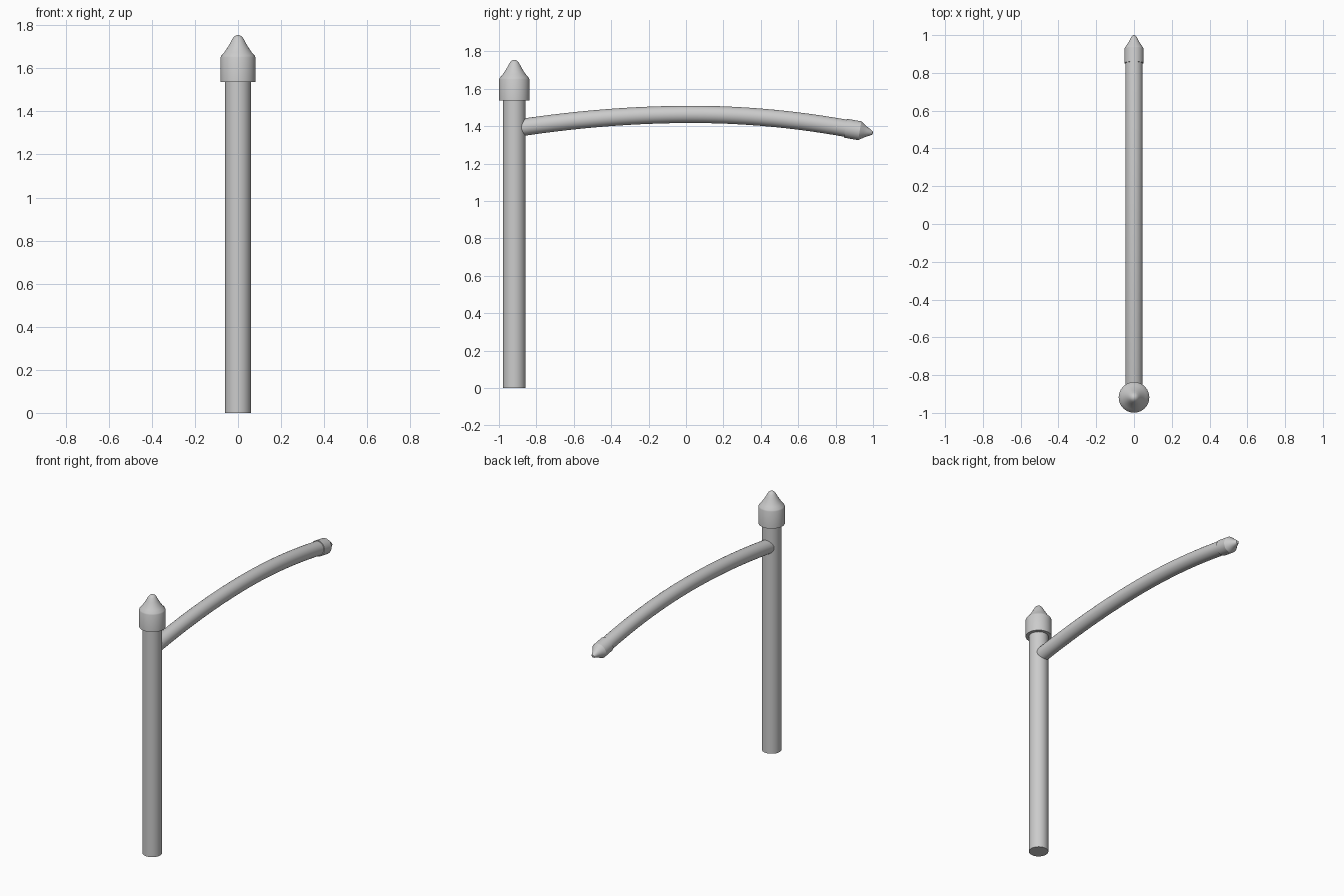
import bpy, bmesh, math
from mathutils import Vector, Matrix

if "Cube" in bpy.data.objects:
    bpy.data.objects.remove(bpy.data.objects["Cube"])


def smooth(obj):
    bpy.ops.object.select_all(action='DESELECT')
    obj.select_set(True)
    bpy.context.view_layer.objects.active = obj
    bpy.ops.object.shade_smooth_by_angle(angle=math.radians(30))


def lathe(name, profile, location, axis=(0, 0, 1), sides=48):
    """Spin an (r, z) profile that starts and ends on the axis."""
    bm = bmesh.new()
    verts = [bm.verts.new((r, 0, z)) for r, z in profile]
    edges = [bm.edges.new(pair) for pair in zip(verts, verts[1:])]
    bmesh.ops.spin(bm, geom=verts + edges, cent=(0, 0, 0), axis=(0, 0, 1),
                   angle=math.tau, steps=sides, use_duplicate=False)
    bmesh.ops.remove_doubles(bm, verts=bm.verts, dist=0.0001)
    bmesh.ops.recalc_face_normals(bm, faces=bm.faces)
    mesh = bpy.data.meshes.new(name)
    rot = Vector((0, 0, 1)).rotation_difference(Vector(axis).normalized())
    bm.transform(Matrix.Translation(location) @ rot.to_matrix().to_4x4())
    bm.to_mesh(mesh)
    bm.free()
    obj = bpy.data.objects.new(name, mesh)
    bpy.context.collection.objects.link(obj)
    smooth(obj)
    return obj


POST_Y = -0.918

# Upright post
lathe("post", [(0, 0), (0.06, 0), (0.06, 1.56), (0, 1.56)], (0, POST_Y, 0))

# Pointed cap on the post
lathe("post_cap", [(0, 0), (0.081, 0), (0.081, 0.115), (0.078, 0.122),
                   (0.064, 0.138), (0.050, 0.158), (0.037, 0.180),
                   (0.026, 0.201), (0.018, 0.211), (0.009, 0.217), (0, 0.219)],
      (0, POST_Y, 1.536))

# Gently arched arm
curve = bpy.data.curves.new("arm", 'CURVE')
curve.dimensions = '3D'
curve.bevel_depth = 0.046
curve.bevel_resolution = 10
curve.resolution_u = 14
curve.use_fill_caps = True
spline = curve.splines.new('BEZIER')
spline.bezier_points.add(2)
path = [  # point, left handle, right handle as (y, z)
    ((-0.90, 1.390), (-1.20, 1.345), (-0.59, 1.437)),
    ((0.03, 1.463), (-0.28, 1.463), (0.33, 1.463)),
    ((0.92, 1.377), (0.62, 1.434), (1.20, 1.320)),
]
for bp, (co, left, right) in zip(spline.bezier_points, path):
    bp.handle_left_type = bp.handle_right_type = 'FREE'
    bp.co = (0, *co)
    bp.handle_left = (0, *left)
    bp.handle_right = (0, *right)
arm = bpy.data.objects.new("arm", curve)
bpy.context.collection.objects.link(arm)
bpy.ops.object.select_all(action='DESELECT')
arm.select_set(True)
bpy.context.view_layer.objects.active = arm
bpy.ops.object.convert(target='MESH')
smooth(bpy.context.view_layer.objects.active)

# Pointed cap on the arm's free end
lathe("arm_cap", [(0, 0), (0.051, 0), (0.051, 0.078), (0.048, 0.083),
                  (0.037, 0.099), (0.025, 0.118), (0.016, 0.137),
                  (0.009, 0.147), (0, 0.150)],
      (0, 0.852, 1.389), axis=(0, 0.985, -0.17))
